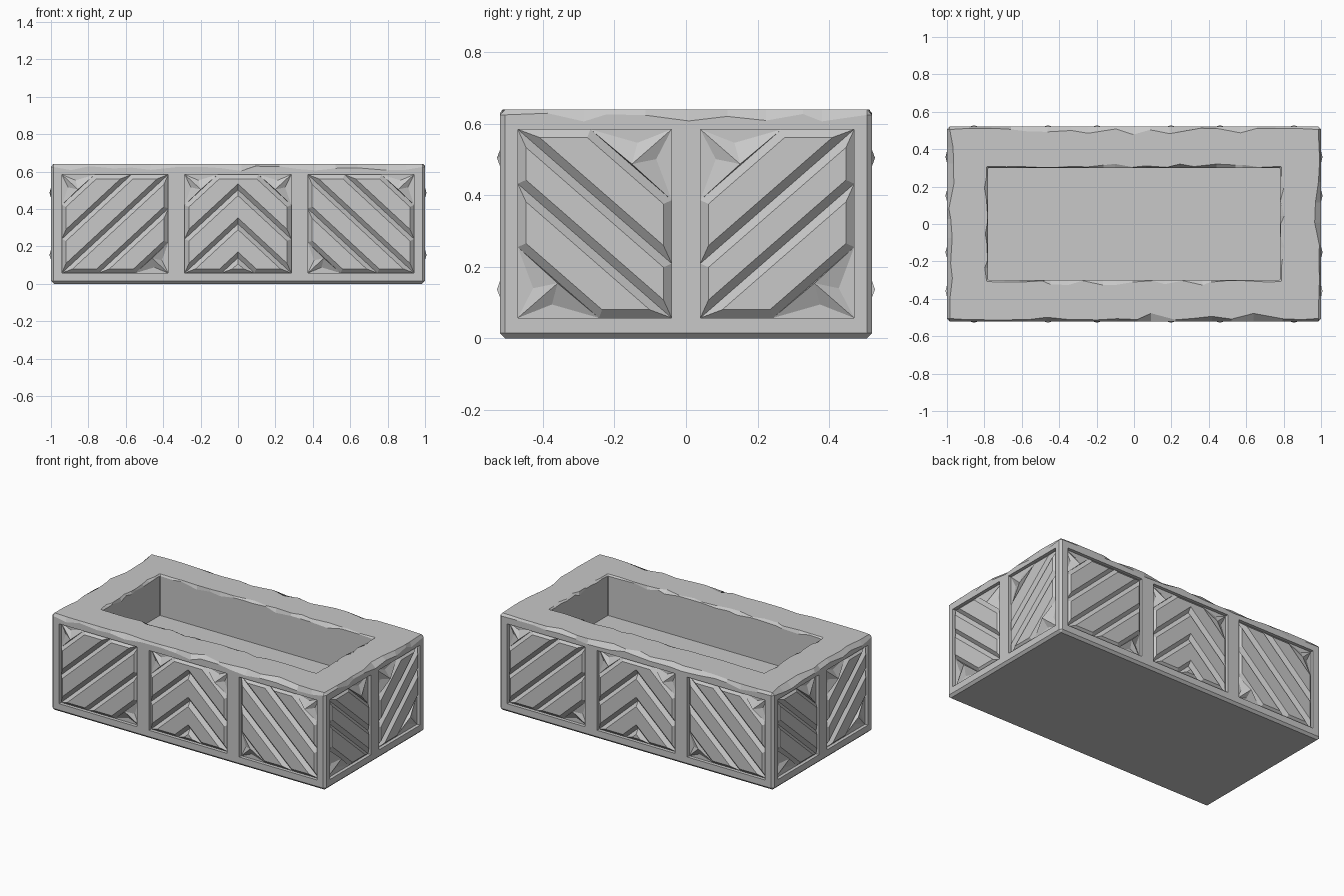
import bpy, bmesh, math, random
from mathutils import Matrix, Vector

random.seed(4)
if "Cube" in bpy.data.objects:
    bpy.data.objects.remove(bpy.data.objects["Cube"])

HX, HY, H = 1.0, 0.52, 0.64        # half length, half width, height
IX, IY, FLOOR = 0.78, 0.30, 0.37   # basin half sizes and floor height
V0, V1 = 0.057, 0.584              # panel bottom and top
VC = (V0 + V1) / 2
RECESS, RISE, BEVEL = 0.022, 0.022, 0.023
STAR = 0.03                        # height of the corner stars

stone = bpy.data.materials.new("grey stone")
stone.use_nodes = True
stone.diffuse_color = (0.58, 0.58, 0.58, 1)
stone.node_tree.nodes["Principled BSDF"].inputs["Base Color"].default_value = stone.diffuse_color


def make_object(name, bm):
    mesh = bpy.data.meshes.new(name)
    bm.to_mesh(mesh)
    bm.free()
    mesh.materials.append(stone)
    obj = bpy.data.objects.new(name, mesh)
    bpy.context.collection.objects.link(obj)
    return obj


def perimeter(hx, hy, c):
    """Points around a rectangle with chamfered corners."""
    pts = []
    for a, b, n in (((-hx + c, -hy), (hx - c, -hy), 18), ((hx, -hy + c), (hx, hy - c), 10),
                    ((hx - c, hy), (-hx + c, hy), 18), ((-hx, hy - c), (-hx, -hy + c), 10)):
        for i in range(n + 1):
            t = i / n
            if 0 < i < n:
                t += random.uniform(-0.3, 0.3) / n
            pts.append(Vector(a).lerp(Vector(b), t))
    return pts


def wear(p, hx, hy, low, high, power):
    """Random chip size, steady at the corners."""
    if abs(p.x) > hx - 0.05 and abs(p.y) > hy - 0.05:
        return low + high * 0.2
    return low + high * random.random() ** power


def clamp(v, limit):
    return max(-limit, min(limit, v))


# Stone body: stacked loops from the base, over the chipped rim, into the basin
outer = perimeter(HX, HY, 0.014)
inner = perimeter(IX, IY, 0.004)
rim_out, rim_in = [], []
for p in outer:
    r = wear(p, HX, HY, 0.008, 0.035, 2.5)
    rim_out.append((clamp(p.x, HX - r), clamp(p.y, HY - r), H))
for p in inner:
    r = wear(p, IX, IY, 0.003, 0.026, 3)
    x = p.x + math.copysign(r, p.x) if abs(p.x) > IX - 0.01 else p.x
    y = p.y + math.copysign(r, p.y) if abs(p.y) > IY - 0.01 else p.y
    rim_in.append((x, y, H))
loops = [
    [(clamp(p.x, HX - 0.015), clamp(p.y, HY - 0.015), 0) for p in outer],
    [(p.x, p.y, 0.015) for p in outer],
    [(p.x, p.y, H - wear(p, HX, HY, 0.01, 0.028, 1.2)) for p in outer],
    rim_out, rim_in,
    [(p.x, p.y, H - wear(p, IX, IY, 0.005, 0.025, 3)) for p in inner],
    [(p.x, p.y, FLOOR) for p in inner],
]
bm = bmesh.new()
rings = [[bm.verts.new(co) for co in loop] for loop in loops]
for a, b in zip(rings, rings[1:]):
    for i in range(len(a)):
        j = (i + 1) % len(a)
        bm.faces.new((a[i], a[j], b[j], b[i]))
bm.faces.new(rings[0])
bm.faces.new(rings[-1])
bmesh.ops.remove_doubles(bm, verts=bm.verts, dist=1e-5)
bmesh.ops.recalc_face_normals(bm, faces=bm.faces)
body = make_object("stone_planter_body", bm)


def cut(bm, faces, u, v, slope):
    """Split the given faces along a slanted line; return the pieces."""
    geom = set(faces)
    for f in faces:
        geom.update(f.verts, f.edges)
    out = bmesh.ops.bisect_plane(bm, geom=list(geom), dist=0.002,
                                 plane_co=(u, 0, v), plane_no=(-slope, 0, 1))
    pieces = {g for g in out["geom"] if isinstance(g, bmesh.types.BMFace)}
    return [f for f in pieces | set(faces) if f.is_valid]


def star_corner(bm, face, corner):
    """Replace a triangle by half of a raised four-pointed star."""
    vs = list(face.verts)
    i = vs.index(corner)
    a, b, c = vs[i - 1], vs[i], vs[(i + 1) % 3]

    def point(wa, wb, wc, rise):
        return bm.verts.new(a.co * wa + b.co * wb + c.co * wc - Vector((0, rise, 0)))
    m1, m2 = point(0.42, 0.39, 0.19, 0), point(0.19, 0.39, 0.42, 0)
    p = point(0.49, 0.02, 0.49, STAR)
    bm.faces.remove(face)
    for tri in ((a, b, m1), (b, c, m2), (c, a, p), (a, m1, p), (m1, b, p), (b, m2, p), (m2, c, p)):
        bm.faces.new(tri)


def panel(u0, u1, depth, style):
    """Carved panel facing -y: style 1 rises right, -1 rises left, 0 is a chevron."""
    bm = bmesh.new()
    uc, half = (u0 + u1) / 2, (u1 - u0) / 2
    y = RECESS - depth

    def quad(a, b):
        return bm.faces.new([bm.verts.new((u, y, v)) for u, v in ((a, V0), (b, V0), (b, V1), (a, V1))])
    # one groove always runs exactly into a panel corner
    offsets = (-0.364, -0.182, 0, 0.182, 0.364) if half > 0.25 else (-0.253, -0.076, 0.076, 0.253)
    slope = ((V1 - V0) / 2 - (0 if half > 0.25 else offsets[2])) / half
    parts = [(quad(u0, u1), style)] if style else [(quad(u0, uc), 1), (quad(uc, u1), -1)]
    for face, sign in parts:
        faces = [face]
        for off in offsets:
            faces = cut(bm, faces, uc, VC + off, sign * slope)
    # the chevron halves are joined on the centre line
    if not style:
        bmesh.ops.remove_doubles(bm, verts=bm.verts, dist=1e-4)
        seam = [e for e in bm.edges if len(e.link_faces) == 2
                and all(abs(v.co.x - uc) < 1e-3 for v in e.verts)]
        bmesh.ops.dissolve_edges(bm, edges=seam, use_verts=False)
    slats = []
    for f in list(bm.faces):
        corners = [v for v in f.verts if min(abs(v.co.x - u0), abs(v.co.x - u1)) < 1e-3
                   and min(abs(v.co.z - V0), abs(v.co.z - V1)) < 1e-3]
        if len(f.verts) == 3 and len(corners) == 1:
            star_corner(bm, f, corners[0])
        else:
            slats.append(f)
    bm.normal_update()
    bmesh.ops.inset_individual(bm, faces=slats, thickness=BEVEL, depth=RISE, use_even_offset=True)
    return bm


# Carved panels, the same on opposite walls
long_wall = [("left", -0.942, -0.373, 1), ("middle", -0.285, 0.285, 0), ("right", 0.373, 0.942, -1)]
short_wall = [("left", -0.47, -0.04, -1), ("right", 0.04, 0.47, 1)]
cutters = bmesh.new()
for k, wall in enumerate(("front", "right", "back", "left")):
    turn = Matrix.Rotation(k * math.pi / 2, 4, "Z")
    depth = HX if k % 2 else HY
    for label, u0, u1, style in (short_wall if k % 2 else long_wall):
        bm = panel(u0, u1, depth, style)
        bm.transform(turn)
        make_object(f"{wall}_wall_{label}_panel", bm)
        box = Matrix.LocRotScale(Vector(((u0 + u1) / 2, -depth, VC)), None,
                                 Vector((u1 - u0, RECESS * 2, V1 - V0)))
        bmesh.ops.create_cube(cutters, size=1, matrix=turn @ box)

# Sink the panel recesses into the body
cutter = make_object("recess_cutter", cutters)
cutter.hide_render = True
mod = body.modifiers.new("recesses", "BOOLEAN")
mod.operation = "DIFFERENCE"
mod.solver = "EXACT"
mod.object = cutter
bpy.context.view_layer.objects.active = body
body.select_set(True)
bpy.ops.object.modifier_apply(modifier=mod.name)
bpy.data.objects.remove(cutter)
